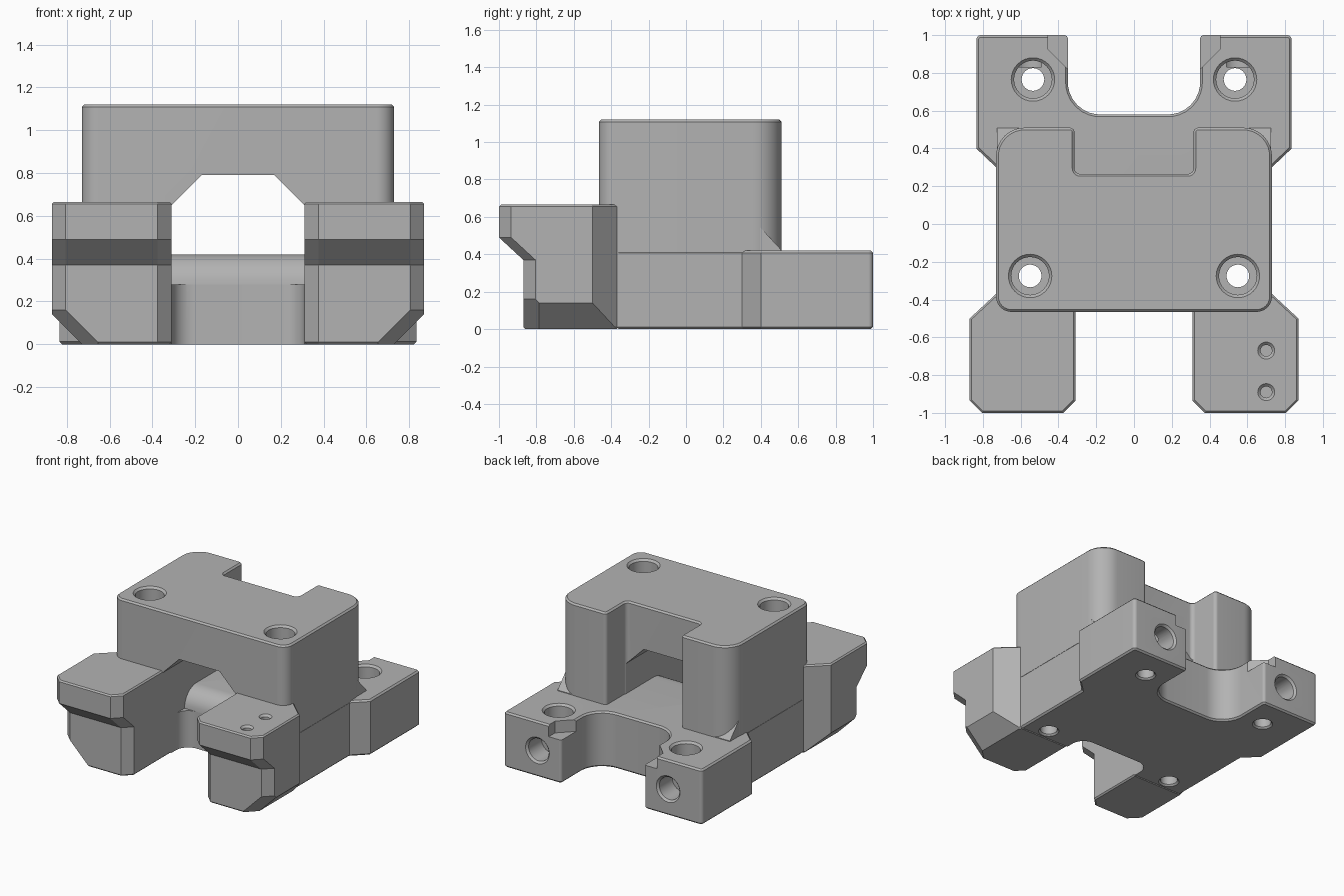
import bpy, bmesh, math
from mathutils import Vector

cube = bpy.data.objects.get("Cube")
if cube:
    bpy.data.objects.remove(cube, do_unlink=True)

grey = bpy.data.materials.new("machined grey")
grey.use_nodes = True
colour = (0.45, 0.45, 0.45, 1)
grey.diffuse_color = colour
grey.node_tree.nodes["Principled BSDF"].inputs["Base Color"].default_value = colour


def loft(rings):
    """Closed solid through rings with equal point counts."""
    bm = bmesh.new()
    loops = [[bm.verts.new(p) for p in ring] for ring in rings]
    n = len(loops[0])
    for a, b in zip(loops, loops[1:]):
        for i in range(n):
            j = (i + 1) % n
            bm.faces.new((a[i], a[j], b[j], b[i]))
    bm.faces.new(loops[0][::-1])
    bm.faces.new(loops[-1])
    bmesh.ops.recalc_face_normals(bm, faces=bm.faces)
    return bm


def prism(outline, z0, z1):
    return loft([[(x, y, z) for x, y in outline] for z in (z0, z1)])


def rounded(corners, steps=8):
    """Outline from (x, y, radius) corners, arcs fitted at each corner."""
    out = []
    for i, (x, y, r) in enumerate(corners):
        p = Vector((x, y))
        if r == 0:
            out.append((x, y))
            continue
        u = (Vector(corners[i - 1][:2]) - p).normalized()
        v = (Vector(corners[(i + 1) % len(corners)][:2]) - p).normalized()
        half = u.angle(v) / 2
        centre = p + (u + v).normalized() * (r / math.sin(half))
        reach = r / math.tan(half)
        a, b = p + u * reach - centre, p + v * reach - centre
        for k in range(steps + 1):
            q = a.lerp(b, k / steps).normalized() * r
            out.append(tuple(centre + q))
    return out


def mirrored(half):
    return half + [(-x, y, r) for x, y, r in reversed(half)]


def ease(bm, levels, width=0.012):
    """Chamfer the rims lying at the given heights."""
    edges = [e for e in bm.edges
             if any(all(abs(v.co.z - z) < 1e-5 for v in e.verts) for z in levels)]
    bmesh.ops.bevel(bm, geom=edges, offset=width, segments=1, affect='EDGES')


def slice_off(bm, point, normal):
    geom = bm.verts[:] + bm.edges[:] + bm.faces[:]
    bmesh.ops.bisect_plane(bm, geom=geom, plane_co=point, plane_no=normal, clear_outer=True)
    bmesh.ops.holes_fill(bm, edges=[e for e in bm.edges if e.is_boundary])


def make(name, bm, flip=False):
    if flip:
        for v in bm.verts:
            v.co.x = -v.co.x
    bmesh.ops.recalc_face_normals(bm, faces=bm.faces)
    mesh = bpy.data.meshes.new(name)
    bm.to_mesh(mesh)
    bm.free()
    mesh.materials.append(grey)
    ob = bpy.data.objects.new(name, mesh)
    bpy.context.collection.objects.link(ob)
    return ob


def activate(ob):
    bpy.ops.object.select_all(action='DESELECT')
    ob.select_set(True)
    bpy.context.view_layer.objects.active = ob


def cut(bm, *targets):
    cutter = make("cutter", bm)
    cutter.hide_render = True
    for ob in targets:
        activate(ob)
        mod = ob.modifiers.new("cut", 'BOOLEAN')
        mod.operation, mod.solver, mod.object = 'DIFFERENCE', 'EXACT', cutter
        bpy.ops.object.modifier_apply(modifier=mod.name)
    bpy.data.objects.remove(cutter, do_unlink=True)


def drill(x, y, profile, along_y=False, n=32):
    """Turned cutter from (radius, height) steps; y is used as z when lying down."""
    rings = []
    for r, h in profile:
        ring = []
        for k in range(n):
            a = math.tau * k / n
            c, s = x + r * math.cos(a), y + r * math.sin(a)
            ring.append((c, h, s) if along_y else (c, s, h))
        rings.append(ring)
    return loft(rings)


def screw_hole(x, y, top):
    return drill(x, y, [(0.072, -0.1), (0.072, 0), (0.06, 0.012), (0.06, top - 0.16),
                        (0.1, top - 0.16), (0.1, top - 0.015), (0.115, top), (0.115, top + 0.1)])


# Base plate with the rear U shaped opening
BASE, ARM, TOP = 0.42, 0.665, 1.12
bm = prism(rounded(mirrored([(0.35, 0.58, 0.17), (0.35, 1, 0.02), (0.835, 1, 0.025),
                             (0.835, 0.4, 0), (0.73, 0.3, 0), (0.73, -0.37, 0)])), 0, BASE)
ease(bm, (0, BASE))
base = make("base_plate", bm)

# Front opening in the base, with a rounded upper lip
cut(prism(rounded([(0.31, -1.2, 0), (0.31, -0.2, 0.1), (-0.31, -0.2, 0.1), (-0.31, -1.2, 0)]),
          -0.1, 0.6), base)
lip = [(-0.5, 0.5), (-0.5, 0.28), (-0.205, 0.28)]
for k in range(9):
    a = math.pi / 2 * k / 8
    lip.append((-0.06 - 0.14 * math.cos(a), 0.28 + 0.14 * math.sin(a)))
lip.append((-0.06, 0.5))
cut(loft([[(x, y, z) for y, z in lip] for x in (-0.31, 0.31)]), base)

# Tall body with a rear recess and a faceted tunnel beneath
bm = prism(rounded(mirrored([(0.315, 0.265, 0.03), (0.315, 0.51, 0.025),
                             (0.73, 0.51, 0.15), (0.73, -0.465, 0.08)])), BASE - 0.01, TOP)
ease(bm, (TOP,))
body = make("upper_body", bm)
arch = [(0.31, 0.2), (0.31, 0.65), (0.17, 0.79), (-0.17, 0.79), (-0.31, 0.65), (-0.31, 0.2)]
cut(loft([[(x, y, z) for x, z in arch] for y in (-0.7, 0.8)]), body)


def arm_ring(front, z):
    back = front + 0.065
    return [(x, y, z) for x, y in [(0.31, -0.36), (0.31, back), (0.375, front), (0.805, front),
                                   (0.87, back), (0.87, -0.5), (0.73, -0.37), (0.73, -0.36)]]


# Paired parts
for side, s in (("left", 1), ("right", -1)):
    # Stepped front arm with sloped lower corners
    bm = loft([arm_ring(-0.87, 0), arm_ring(-0.87, 0.37), arm_ring(-1, 0.49), arm_ring(-1, ARM)])
    ease(bm, (0, ARM), 0.01)
    slice_off(bm, (0.87, 0, 0.14), (1, 0, -1))
    slice_off(bm, (0.805, -0.87, 0.16), (1, -1, -1))
    arm = make(side + "_front_arm", bm, s < 0)

    # Sloped filler at the foot of the rear body corner
    bm = prism([(0.55, 0.3), (0.725, 0.3), (0.725, 0.508), (0.55, 0.508)], BASE - 0.01, 0.7)
    slice_off(bm, (0, 0.508, 0.425), (0, 1, 0.93))
    make(side + "_corner_filler", bm, s < 0)

    # Stepped pocket on the inner rear corner
    cut(prism([(s * x, y) for x, y in [(0.3, 0.77), (0.455, 0.925), (0.455, 1.1), (0.3, 1.1)]],
              0.33, 0.6), base)

    # Screw holes through the plate and the body, and the rear bores
    cut(screw_hole(s * 0.535, 0.765, BASE), base)
    cut(screw_hole(s * 0.55, -0.275, TOP), base, body)
    cut(drill(s * 0.55, 0.2, [(0.085, 0.83), (0.085, 0.985), (0.1, 1), (0.1, 1.1)], True), base)

    # Two small screw holes on one arm only
    if s > 0:
        for y in (-0.67, -0.89):
            cut(drill(0.7, y, [(0.03, ARM - 0.12), (0.03, ARM - 0.015),
                               (0.045, ARM), (0.045, ARM + 0.1)]), arm)

# Smooth the round walls and keep the edges crisp
for ob in list(bpy.context.collection.objects):
    if ob.type == 'MESH' and grey.name in ob.data.materials:
        activate(ob)
        bpy.ops.object.shade_smooth_by_angle(angle=math.radians(25))
